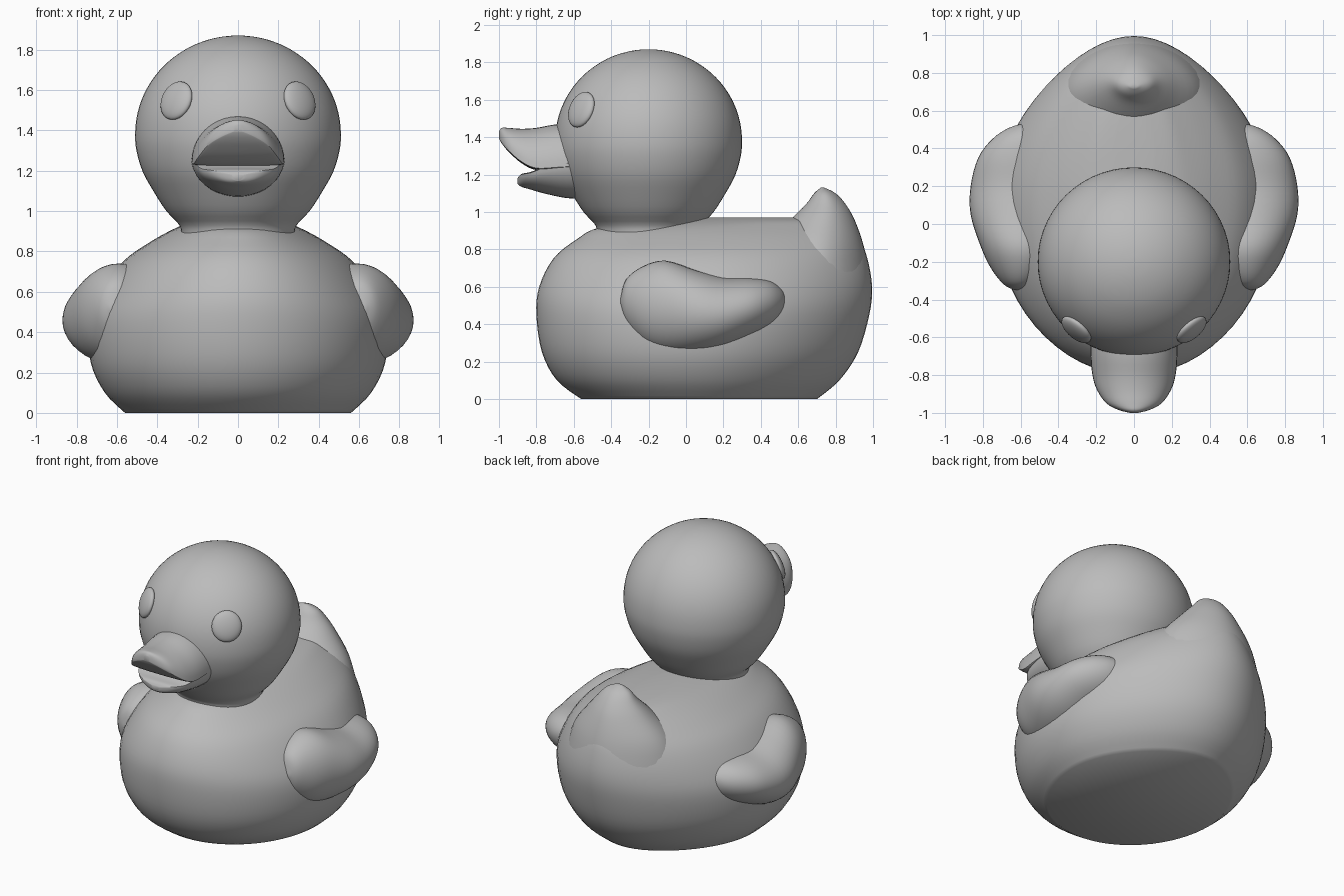
import bpy
import bmesh
from math import sin, cos, pi, radians
from mathutils import Vector

default = bpy.data.objects.get("Cube")
if default:
    bpy.data.objects.remove(default)

grey = bpy.data.materials.new("soft grey")
grey.use_nodes = True
grey.diffuse_color = (0.5, 0.5, 0.5, 1)
grey.node_tree.nodes["Principled BSDF"].inputs["Base Color"].default_value = (0.5, 0.5, 0.5, 1)


def finish(bm, name, angle=45):
    """Turn a bmesh into a smooth-shaded object."""
    bmesh.ops.recalc_face_normals(bm, faces=bm.faces)
    mesh = bpy.data.meshes.new(name)
    bm.to_mesh(mesh)
    bm.free()
    mesh.materials.append(grey)
    ob = bpy.data.objects.new(name, mesh)
    bpy.context.collection.objects.link(ob)
    bpy.ops.object.select_all(action="DESELECT")
    ob.select_set(True)
    bpy.context.view_layer.objects.active = ob
    bpy.ops.object.shade_smooth_by_angle(angle=radians(angle))
    return ob


def smooth_rows(rows, steps=4):
    """Catmull-Rom interpolation between the section rows."""
    rows = [Vector(r) for r in rows]
    padded = [rows[0]] + rows + [rows[-1]]
    out = []
    for a, b, c, d in zip(padded, padded[1:], padded[2:], padded[3:]):
        for i in range(steps):
            t = i / steps
            out.append(b + (c - a) * t / 2 + (a * 2 - b * 5 + c * 4 - d) * t * t / 2
                       + (b * 3 - a - c * 3 + d) * t ** 3 / 2)
    return out + [rows[-1]]


def loft(name, rows, ring, sides=48, steps=4, angle=45):
    """Skin closed rings, each given by ring(row, angle), and cap both ends."""
    bm = bmesh.new()
    loops = [[bm.verts.new(ring(r, 2 * pi * i / sides)) for i in range(sides)]
             for r in smooth_rows(rows, steps)]
    for low, high in zip(loops, loops[1:]):
        for i in range(sides):
            j = (i + 1) % sides
            bm.faces.new((low[i], low[j], high[j], high[i]))
    bm.faces.new(loops[0])
    bm.faces.new(loops[-1])
    return finish(bm, name, angle)


def level_ring(row, a):
    """Horizontal section: height, front, back, half width; narrower at the back."""
    z, front, back, half = row
    c = cos(a)
    taper = 1 - 0.18 * max(0, c) ** 2
    return (half * sin(a) * taper, (front + back) / 2 + (back - front) / 2 * c, z)


# Body with a flat base
loft("body", [
    (0, -0.56, 0.70, 0.56), (0.10, -0.69, 0.82, 0.66), (0.25, -0.77, 0.92, 0.73),
    (0.45, -0.80, 0.98, 0.74), (0.60, -0.785, 0.995, 0.68), (0.75, -0.71, 0.97, 0.57),
    (0.85, -0.59, 0.93, 0.43), (0.92, -0.45, 0.86, 0.30), (0.955, -0.1, 0.77, 0.20),
    (0.97, 0.1, 0.65, 0.10)], level_ring, 64)

# Upturned tail
loft("tail", [
    (0.60, 0.30, 0.99, 0.42), (0.80, 0.42, 0.955, 0.34), (0.95, 0.55, 0.905, 0.22),
    (1.04, 0.64, 0.855, 0.14), (1.10, 0.685, 0.80, 0.085), (1.13, 0.72, 0.74, 0.02)],
    level_ring, 40)

# Head with a short flared neck
head_rows = [(0.88, 0.28), (0.93, 0.29), (1.0, 0.355), (1.1, 0.42)]
head_rows += [(1.38 + 0.49 * sin(a), 0.51 * cos(a))
              for a in (radians(d) for d in (-22, -10, 0, 12, 24, 36, 48, 60, 70, 79, 86, 89.5))]
loft("head", head_rows, lambda r, a: (r[1] * cos(a), -0.20 + 0.98 * r[1] * sin(a), r[0]), 56, 3)


# Bill halves: depth, half width, rounded edge height, flat edge height
def bill_ring(row, a):
    y, half, crown, flat = row
    s = sin(a)
    z = flat + (crown - flat) * s if s > 0 else flat + 0.05 * (crown - flat) * s
    return (half * cos(a), y, z)


loft("upper_bill", [
    (-0.52, 0.23, 1.47, 1.25), (-0.68, 0.23, 1.47, 1.24), (-0.80, 0.22, 1.45, 1.235),
    (-0.88, 0.195, 1.445, 1.27), (-0.95, 0.145, 1.45, 1.33), (-0.985, 0.08, 1.45, 1.37),
    (-1.0, 0.02, 1.43, 1.395)], bill_ring, 40)
loft("lower_bill", [
    (-0.52, 0.23, 1.07, 1.27), (-0.64, 0.23, 1.075, 1.26), (-0.76, 0.21, 1.10, 1.235),
    (-0.83, 0.18, 1.12, 1.21), (-0.88, 0.12, 1.135, 1.20), (-0.90, 0.03, 1.15, 1.18)],
    bill_ring, 40)

# Wings: depth, centre height, half height, centre offset, half thickness
WING = [(-0.35, 0.52, 0.02, 0.60, 0.03), (-0.32, 0.52, 0.12, 0.60, 0.09),
        (-0.23, 0.50, 0.21, 0.59, 0.17), (-0.11, 0.49, 0.25, 0.59, 0.225),
        (0.05, 0.465, 0.225, 0.60, 0.265), (0.20, 0.46, 0.19, 0.60, 0.265),
        (0.35, 0.49, 0.155, 0.59, 0.235), (0.45, 0.51, 0.12, 0.57, 0.18),
        (0.51, 0.52, 0.07, 0.55, 0.11), (0.535, 0.53, 0.015, 0.55, 0.02)]

for side, label in ((1, "left"), (-1, "right")):
    loft(label + "_wing", WING, lambda r, a: (
        side * (r[3] + r[4] * cos(a)), r[0], r[1] + r[2] * sin(a)), 40)

    # Eye: flattened ball facing out from the head
    bm = bmesh.new()
    bmesh.ops.create_uvsphere(bm, u_segments=28, v_segments=16, radius=1)
    eye = finish(bm, label + "_eye")
    outward = Vector((side * 0.31, -0.365, 0.17))
    eye.location = Vector((0, -0.20, 1.38)) + outward * 0.985
    eye.rotation_mode = "QUATERNION"
    eye.rotation_quaternion = outward.to_track_quat("Z", "Y")
    eye.scale = (0.095, 0.10, 0.035)
